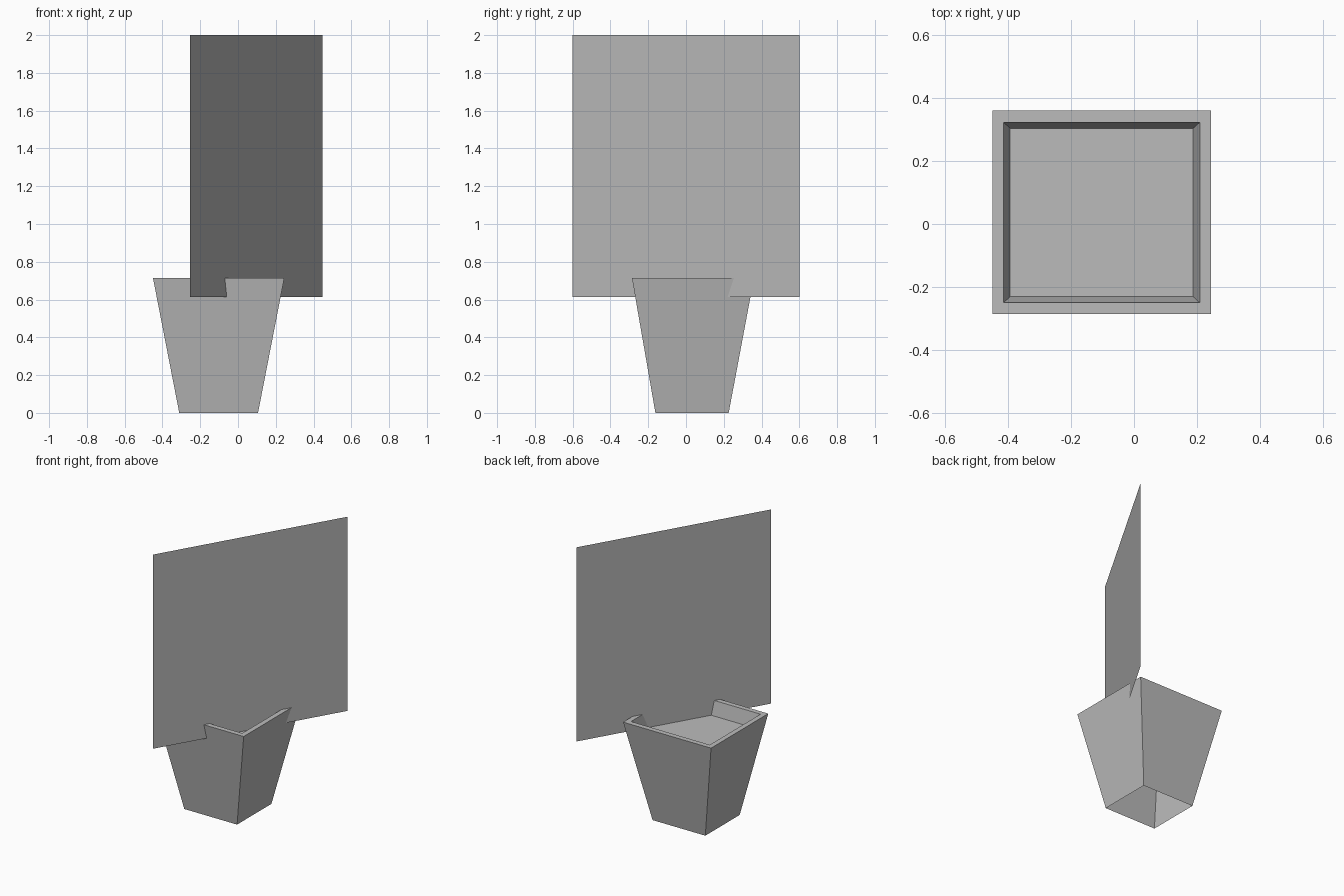
import bpy
import bmesh

if "Cube" in bpy.data.objects:
    bpy.data.objects.remove(bpy.data.objects["Cube"], do_unlink=True)

# One plain grey for everything
GREY = (0.5, 0.5, 0.5, 1.0)
grey = bpy.data.materials.new("plain grey")
grey.use_nodes = True
grey.diffuse_color = GREY
grey.node_tree.nodes["Principled BSDF"].inputs["Base Color"].default_value = GREY


def add_object(name, bm):
    mesh = bpy.data.meshes.new(name)
    bm.to_mesh(mesh)
    bm.free()
    mesh.materials.append(grey)
    obj = bpy.data.objects.new(name, mesh)
    bpy.context.collection.objects.link(obj)
    return obj


def ring(bm, x0, x1, y0, y1, z):
    """Rectangular loop of vertices, counter-clockwise from above."""
    return [bm.verts.new((x, y, z))
            for x, y in ((x0, y0), (x1, y0), (x1, y1), (x0, y1))]


# Tapered square pot: open base, outer wall, rim, inner wall, soil
RIM_Z, SOIL_Z = 0.714, 0.613
bm = bmesh.new()
loops = [
    ring(bm, -0.311, 0.106, -0.162, 0.226, 0.0),
    ring(bm, -0.45, 0.245, -0.286, 0.36, RIM_Z),
    ring(bm, -0.414, 0.209, -0.25, 0.323, RIM_Z),
    ring(bm, -0.394, 0.188, -0.231, 0.304, SOIL_Z),
]
for low, high in zip(loops, loops[1:]):
    for i in range(4):
        j = (i + 1) % 4
        bm.faces.new((low[i], low[j], high[j], high[i]))
bm.faces.new(loops[-1])
add_object("pot", bm)

# Upright flat card standing diagonally in the soil
bm = bmesh.new()
start, end = (-0.253, -0.6), (0.447, 0.6)
corners = [(*start, SOIL_Z), (*end, SOIL_Z), (*end, 2.0), (*start, 2.0)]
bm.faces.new([bm.verts.new(c) for c in corners])
add_object("foliage_card", bm)
